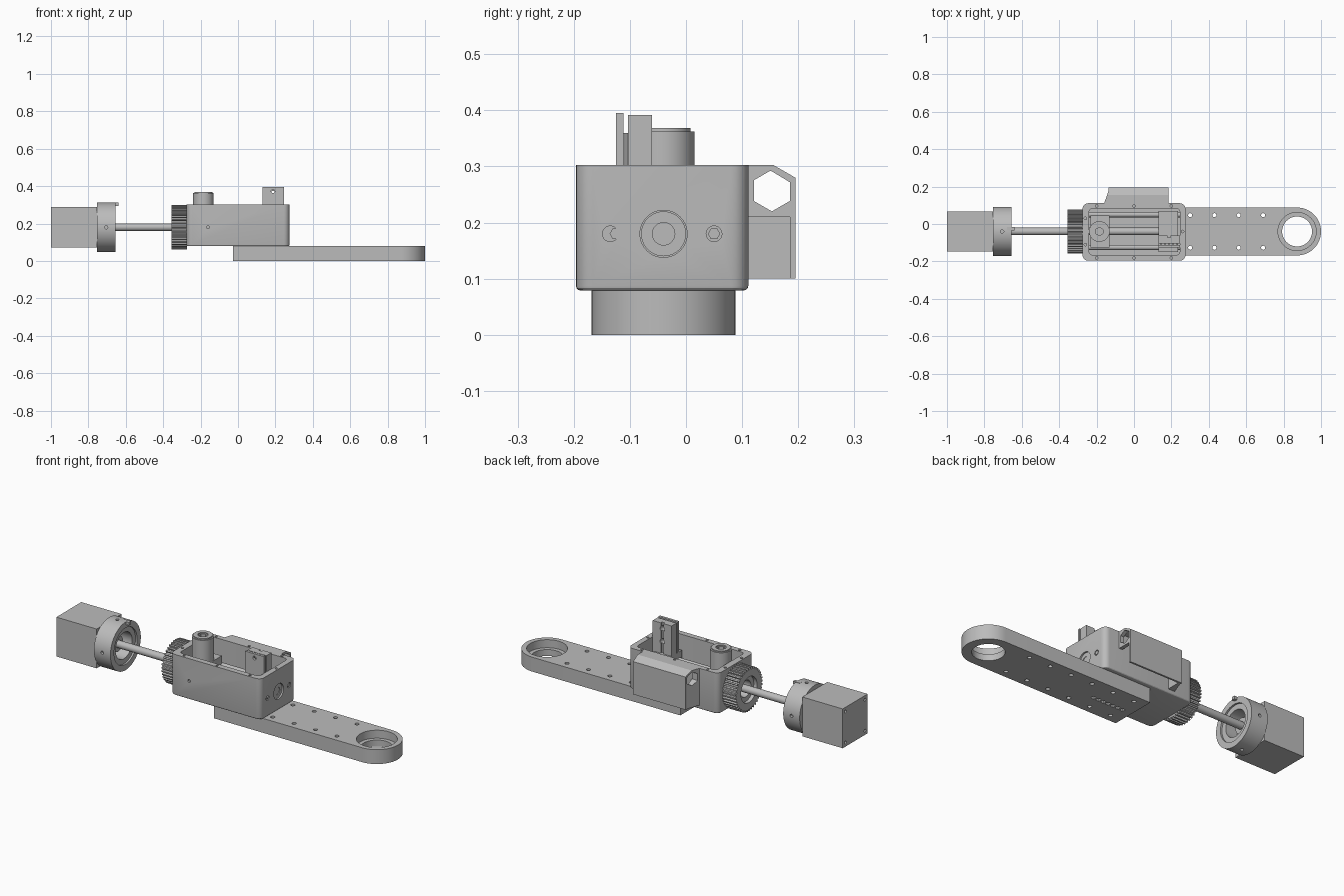
import bpy, bmesh, math
from mathutils import Matrix, Vector

old = bpy.data.objects.get("Cube")
if old:
    bpy.data.objects.remove(old, do_unlink=True)

grey = bpy.data.materials.new("machined grey")
grey.use_nodes = True
grey.diffuse_color = (0.5, 0.5, 0.5, 1)
grey.node_tree.nodes["Principled BSDF"].inputs["Base Color"].default_value = (0.5, 0.5, 0.5, 1)

AY, AZ = -0.04, 0.18          # shared drive axis, running along x
TURN = {"x": Matrix.Rotation(math.pi / 2, 4, "Y"),
        "y": Matrix.Rotation(math.pi / 2, 4, "X"),
        "z": Matrix.Identity(4)}


def finish(name, bm):
    bmesh.ops.recalc_face_normals(bm, faces=bm.faces)
    mesh = bpy.data.meshes.new(name)
    bm.to_mesh(mesh)
    bm.free()
    ob = bpy.data.objects.new(name, mesh)
    mesh.materials.append(grey)
    bpy.context.collection.objects.link(ob)
    return ob


def box(name, x, y, z, corner=0, lower=0):
    bm = bmesh.new()
    bmesh.ops.create_cube(bm, size=1)
    for v in bm.verts:
        v.co = Vector([(a + b) / 2 + c * (b - a) for (a, b), c in zip((x, y, z), v.co)])
    if corner:
        up = [e for e in bm.edges if abs(e.verts[0].co.z - e.verts[1].co.z) > 1e-4]
        bmesh.ops.bevel(bm, geom=up, offset=corner, segments=6, profile=0.5, affect="EDGES")
    if lower:
        rim = [e for e in bm.edges if all(v.co.z < z[0] + 1e-4 for v in e.verts)]
        bmesh.ops.bevel(bm, geom=rim, offset=lower, segments=3, profile=0.5, affect="EDGES")
    return finish(name, bm)


def cyl(name, at, r, length, axis="z", sides=40):
    bm = bmesh.new()
    bmesh.ops.create_cone(bm, cap_ends=True, segments=sides, radius1=r, radius2=r,
                          depth=length, matrix=Matrix.Translation(at) @ TURN[axis])
    return finish(name, bm)


def prism(name, points, lo, hi, axis="z"):
    """Extrude an outline: (x, y) along z, or (y, z) along x."""
    bm = bmesh.new()
    place = (lambda p: (lo, p[0], p[1])) if axis == "x" else (lambda p: (p[0], p[1], lo))
    face = bm.faces.new([bm.verts.new(place(p)) for p in points])
    new = bmesh.ops.extrude_face_region(bm, geom=[face])["geom"]
    move = (hi - lo, 0, 0) if axis == "x" else (0, 0, hi - lo)
    bmesh.ops.translate(bm, vec=move, verts=[g for g in new if isinstance(g, bmesh.types.BMVert)])
    return finish(name, bm)


def lathe(name, profile):
    """Turn a closed (x, radius) outline around the drive axis."""
    bm = bmesh.new()
    verts = [bm.verts.new((x, AY, AZ + r)) for x, r in profile]
    edges = [bm.edges.new((verts[i - 1], verts[i])) for i in range(len(verts))]
    bmesh.ops.spin(bm, geom=verts + edges, cent=(0, AY, AZ), axis=(1, 0, 0),
                   angle=math.tau, steps=64, use_merge=True)
    bmesh.ops.remove_doubles(bm, verts=bm.verts, dist=1e-5)
    return finish(name, bm)


def cut(ob, cutters):
    for c in cutters:
        mod = ob.modifiers.new("cut", "BOOLEAN")
        mod.operation, mod.solver, mod.object = "DIFFERENCE", "EXACT", c
        bpy.context.view_layer.objects.active = ob
        bpy.ops.object.modifier_apply(modifier=mod.name)
        bpy.data.objects.remove(c, do_unlink=True)
    return ob


def hole(at, r, length, axis="z", sides=20):
    return cyl("cutter", at, r, length, axis, sides)


# Motor with corner screw holes
motor = box("motor", (-1, -0.755), (AY - 0.108, AY + 0.108), (AZ - 0.108, AZ + 0.108))
cut(motor, [hole((-1, AY + sy * 0.085, AZ + sz * 0.085), 0.008, 0.04, "x", 12)
            for sy in (-1, 1) for sz in (-1, 1)])

# Motor coupling collar, open toward the gear
collar = lathe("motor_collar", [(-0.755, 0.03), (-0.755, 0.132), (-0.655, 0.132), (-0.655, 0.1),
                                (-0.665, 0.1), (-0.665, 0.072), (-0.735, 0.072), (-0.735, 0.03)])
cut(collar, [hole((-0.705, AY + dy * 0.132, AZ + dz * 0.132), 0.009, 0.03, "y" if dy else "z", 12)
             for dy, dz in ((1, 0), (-1, 0), (0, 1), (0, -1))])
box("collar_key", (-0.68, -0.638), (-0.035, -0.017), (0.295, 0.312))

# Drive shaft
cyl("drive_shaft", (-0.27, AY, AZ), 0.02, 0.98, "x", 32)
lathe("shaft_hub", [(-0.755, 0.0201), (-0.755, 0.042), (-0.7, 0.042), (-0.7, 0.0201)])

# Toothed ring
teeth = 40
outline = []
for i in range(teeth):
    for k, r in ((0, 0.108), (0.4, 0.108), (0.5, 0.118), (0.9, 0.118)):
        a = math.tau * (i + k) / teeth
        outline.append((AY + r * math.cos(a), AZ + r * math.sin(a)))
ring = prism("toothed_ring", outline, -0.355, -0.274, "x")
cut(ring, [hole((-0.33, AY, AZ), 0.07, 0.11, "x", 48)])
lathe("ring_bearing", [(-0.335, 0.045), (-0.335, 0.071), (-0.274, 0.071), (-0.274, 0.045)])

# Open-topped housing
housing = box("housing", (-0.275, 0.275), (-0.196, 0.111), (0.079, 0.303), 0.03, 0.008)
rim = [(x, y) for x in (-0.2, 0, 0.2) for y in (-0.181, 0.097)] + [(0.26, AY), (-0.26, 0.03), (-0.26, -0.11)]
cut(housing, [box("cutter", (-0.24, 0.245), (-0.166, 0.083), (0.1, 0.4), 0.02)]
    + [hole((x, y, 0.303), 0.007, 0.05, "z", 12) for x, y in rim]
    + [hole((0.275, AY, AZ), 0.042, 0.02, "x", 40),
       hole((-0.26, AY, AZ), 0.045, 0.06, "x", 40),
       hole((-0.16, -0.196, AZ), 0.008, 0.02, "y", 12)]
    + [hole((0.275, y, AZ), 0.014, 0.016, "x") for y in (-0.135, 0.05)])
lathe("end_bearing", [(0.245, 0.02), (0.245, 0.04), (0.268, 0.04), (0.268, 0.02)])

# Guide rails inside the housing
for side, y in (("front", -0.125), ("back", 0.05)):
    cyl(side + "_guide_rail", (0.005, y, AZ), 0.014, 0.49, "x", 24)
    cyl(side + "_rail_screw", (0.268, y, AZ), 0.011, 0.012, "x", 6)

# Sliding carriage with upright clamp
box("carriage", (0.13, 0.235), (-0.15, 0.07), (0.13, 0.225))
block = box("clamp_block", (0.13, 0.245), (-0.103, -0.061), (0.22, 0.392))
cut(block, [hole((0.187, -0.08, z), 0.014, 0.08, "y") for z in (0.29, 0.36)]
    + [box("cutter", (0.178, 0.196), (-0.072, -0.05), (0.21, 0.4))])
plate = box("clamp_plate", (0.13, 0.245), (-0.125, -0.111), (0.22, 0.395))
cut(plate, [hole((0.187, -0.118, 0.372), 0.01, 0.04, "y")])
for i in range(5):
    cyl("carriage_pin", (0.145 + i * 0.021, -0.107, 0.29), 0.006, 0.14, "z", 10)

# Post with socket, standing on its support block
box("post_support", (-0.232, -0.13), (-0.125, 0.045), (0.1, 0.235))
post = cyl("post", (-0.185, AY, 0.295), 0.055, 0.135, "z", 48)
cut(post, [hole((-0.185, AY, 0.36), 0.022, 0.08, "z", 6)])
cap = cyl("post_cap", (-0.185, AY, 0.365), 0.048, 0.008, "z", 48)
cut(cap, [hole((-0.185, AY, 0.365), 0.026, 0.03, "z", 24)])

# Flat arm with stepped eye and two rows of holes
end_x, r = 0.872, 0.128
outline = [(-0.027, AY + r), (-0.027, AY - r)]
for i in range(33):
    a = -math.pi / 2 + math.pi * i / 32
    outline.append((end_x + r * math.cos(a), AY + r * math.sin(a)))
arm = prism("arm", outline, 0, 0.079)
cut(arm, [hole((end_x, AY, 0.04), 0.08, 0.2, "z", 48), hole((end_x, AY, 0.08), 0.102, 0.09, "z", 48)]
    + [hole((0.04 + i * 0.13, AY + s * 0.087, 0.04), 0.011, 0.2, "z", 14)
       for i in range(6) for s in (-1, 1)]
    + [box("cutter", (0.02 + i * 0.03, 0.04 + i * 0.03), (AY - 0.02, AY), (-0.02, 0.02))
       for i in range(7)])

# Rear channel: sloped-top shell with hex-holed ends
shell = [(0.109, 0.303), (0.155, 0.303), (0.195, 0.28), (0.195, 0.1),
         (0.185, 0.1), (0.185, 0.272), (0.152, 0.292), (0.109, 0.292)]
prism("rear_channel", shell, -0.135, 0.185, "x")
for name, lo, x0, x1 in (("channel_right_end", 0.1, -0.16, -0.12), ("channel_left_end", 0.21, 0.165, 0.185)):
    end = prism(name, [(0.109, lo), (0.195, lo), (0.195, 0.28), (0.155, 0.303), (0.109, 0.303)], x0, x1, "x")
    hexagon = [(0.153 + 0.037 * math.sin(i * math.pi / 3), 0.257 + 0.037 * math.cos(i * math.pi / 3))
               for i in range(6)]
    cut(end, [prism("cutter", hexagon, x0 - 0.02, x1 + 0.02, "x")])
    if x0 < 0:      # bevelled outer corner
        for v in end.data.vertices:
            if v.co.x < x0 + 0.001:
                v.co.x += 0.03 * (v.co.y - 0.109) / 0.086

# Smooth the round parts while keeping edges crisp
bpy.ops.object.select_all(action="DESELECT")
for ob in bpy.context.scene.objects:
    if ob.type == "MESH" and grey.name in ob.data.materials:
        ob.select_set(True)
        bpy.context.view_layer.objects.active = ob
bpy.ops.object.shade_smooth_by_angle(angle=math.radians(25))
